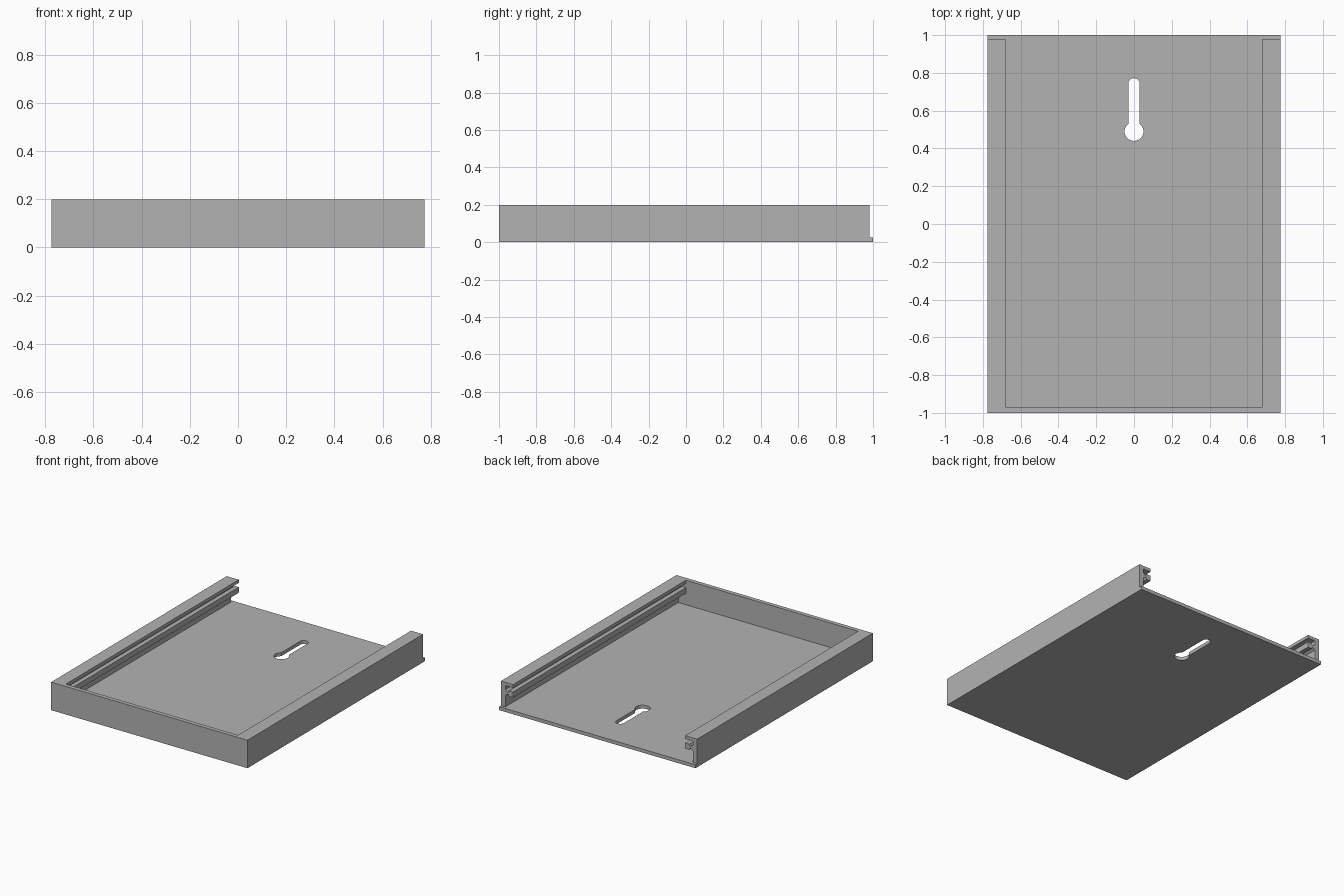
import bpy
from math import pi, sin, cos, asin

cube = bpy.data.objects.get("Cube")
if cube:
    bpy.data.objects.remove(cube, do_unlink=True)

grey = bpy.data.materials.new("mid_grey")
grey.use_nodes = True
colour = (0.45, 0.45, 0.45, 1)
grey.diffuse_color = colour
grey.node_tree.nodes["Principled BSDF"].inputs["Base Color"].default_value = colour

W, L, H = 0.775, 1.0, 0.2      # half width, half length, height
FLOOR = 0.025                  # floor thickness
FRONT = 0.03                   # front wall thickness
BACK = 0.98                    # rear end of the rails


def prism(name, loops, depth, location, rotation=(0, 0, 0)):
    """Extrude closed outlines (inner loops become holes) into a solid."""
    curve = bpy.data.curves.new(name, "CURVE")
    curve.dimensions = "2D"
    curve.fill_mode = "BOTH"
    curve.extrude = depth / 2
    for loop in loops:
        spline = curve.splines.new("POLY")
        spline.points.add(len(loop) - 1)
        for point, (x, y) in zip(spline.points, loop):
            point.co = (x, y, 0, 1)
        spline.use_cyclic_u = True
    obj = bpy.data.objects.new(name, curve)
    bpy.context.collection.objects.link(obj)
    obj.location, obj.rotation_euler = location, rotation
    bpy.ops.object.select_all(action="DESELECT")
    obj.select_set(True)
    bpy.context.view_layer.objects.active = obj
    bpy.ops.object.convert(target="MESH")
    obj = bpy.context.object
    obj.data.materials.clear()
    obj.data.materials.append(grey)
    bpy.ops.object.shade_smooth_by_angle(angle=pi / 6)
    return obj


def arc(cx, cy, r, start, end, steps):
    return [(cx + r * cos(start + (end - start) * i / steps),
             cy + r * sin(start + (end - start) * i / steps)) for i in range(steps + 1)]


def rect(x0, y0, x1, y1):
    return [(x0, y0), (x1, y0), (x1, y1), (x0, y1)]


# Floor with a keyhole for hanging
slot, hole = 0.03, 0.05
a = asin(slot / hole)
keyhole = arc(0, 0.742, slot, 0, pi, 16) + arc(0, 0.49, hole, pi / 2 + a, 5 * pi / 2 - a, 32)
prism("floor", [rect(-W, -L, W, L), keyhole], FLOOR, (0, 0, FLOOR / 2))

# Front wall
prism("front_wall", [rect(-W, FLOOR, W, H)], FRONT, (0, -L + FRONT / 2, 0), (pi / 2, 0, 0))

# Side rails: wall, top lip, and a ledge on a narrow neck
wall, lip, block = W - 0.035, 0.68, 0.712
profile = [(W, FLOOR), (W, H), (lip, H), (lip, 0.177), (wall, 0.177), (wall, 0.148),
           (block + 0.008, 0.132), (block, 0.147), (lip, 0.147), (lip, 0.107),
           (block, 0.107), (block + 0.008, 0.122), (wall, 0.106), (wall, FLOOR)]
y0 = -L + FRONT
for name, side in (("left_rail", 1), ("right_rail", -1)):
    prism(name, [[(side * x, z) for x, z in profile]], BACK - y0,
          (0, (BACK + y0) / 2, 0), (pi / 2, 0, 0))
